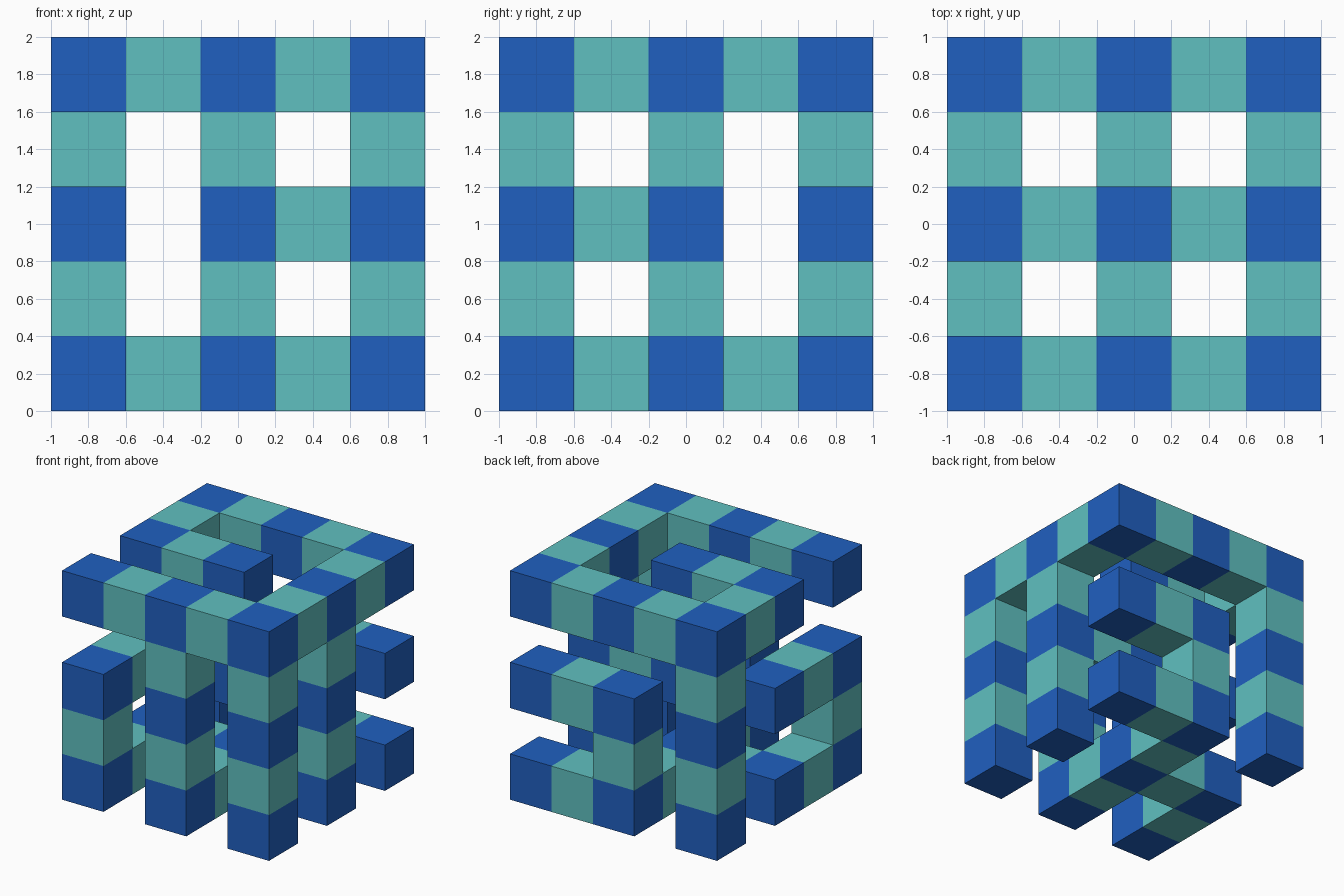
import bpy
import bmesh
from mathutils import Matrix, Vector

cube = bpy.data.objects.get("Cube")
if cube:
    bpy.data.objects.remove(cube)

CELL = 0.4  # the lattice is 5 x 5 x 5 cells


def make_material(name, rgb):
    mat = bpy.data.materials.new(name)
    mat.use_nodes = True
    color = (*rgb, 1.0)
    mat.diffuse_color = color
    mat.node_tree.nodes["Principled BSDF"].inputs["Base Color"].default_value = color
    return mat


materials = [make_material("joint blue", (0.0144, 0.117, 0.527)),
             make_material("link teal", (0.117, 0.527, 0.527))]

# Each branch is a trail of joints on a 3 x 3 x 3 grid (x, y, z)
branches = {
    "top_spiral": [(0, 0, 2), (1, 0, 2), (2, 0, 2), (2, 1, 2), (2, 2, 2),
                   (1, 2, 2), (0, 2, 2), (0, 1, 2), (1, 1, 2)],
    "front_middle_leg": [(1, 0, 2), (1, 0, 1), (1, 0, 0)],
    "front_left_leg": [(2, 0, 2), (2, 0, 1), (2, 0, 0)],
    "left_middle_leg": [(2, 1, 2), (2, 1, 1), (2, 1, 0)],
    "back_right_leg": [(0, 2, 2), (0, 2, 1), (0, 2, 0)],
    "centre_arm": [(2, 1, 1), (1, 1, 1)],
    "bottom_spine": [(1, 0, 0), (1, 1, 0), (1, 2, 0)],
    "right_hook": [(1, 1, 0), (0, 1, 0), (0, 0, 0), (0, 0, 1), (0, 1, 1)],
    "back_hook": [(2, 2, 0), (1, 2, 0), (1, 2, 1), (2, 2, 1)],
}

# Turn trails into cells: joints on even cells, links halfway between them
filled = set()
branch_cells = {}
for name, trail in branches.items():
    cells = [tuple(2 * c for c in joint) for joint in trail]
    cells += [tuple(p + q for p, q in zip(a, b)) for a, b in zip(trail, trail[1:])]
    branch_cells[name] = [c for c in cells if c not in filled]
    filled.update(cells)


def build_branch(name, cells):
    bm = bmesh.new()
    for cell in cells:
        centre = Vector(((cell[0] - 2) * CELL, (cell[1] - 2) * CELL, (cell[2] + 0.5) * CELL))
        verts = bmesh.ops.create_cube(bm, size=CELL, matrix=Matrix.Translation(centre))["verts"]
        faces = {f for v in verts for f in v.link_faces}
        is_link = any(c % 2 for c in cell)
        hidden = []
        for face in faces:
            face.material_index = int(is_link)
            out = (face.calc_center_median() - centre) / (CELL / 2)
            if tuple(c + round(d) for c, d in zip(cell, out)) in filled:
                hidden.append(face)
        # Drop walls shared with a neighbouring cell
        bmesh.ops.delete(bm, geom=hidden, context='FACES')
    bmesh.ops.remove_doubles(bm, verts=bm.verts, dist=0.001)
    mesh = bpy.data.meshes.new(name)
    bm.to_mesh(mesh)
    bm.free()
    for mat in materials:
        mesh.materials.append(mat)
    bpy.context.collection.objects.link(bpy.data.objects.new(name, mesh))


for name, cells in branch_cells.items():
    build_branch(name, cells)
